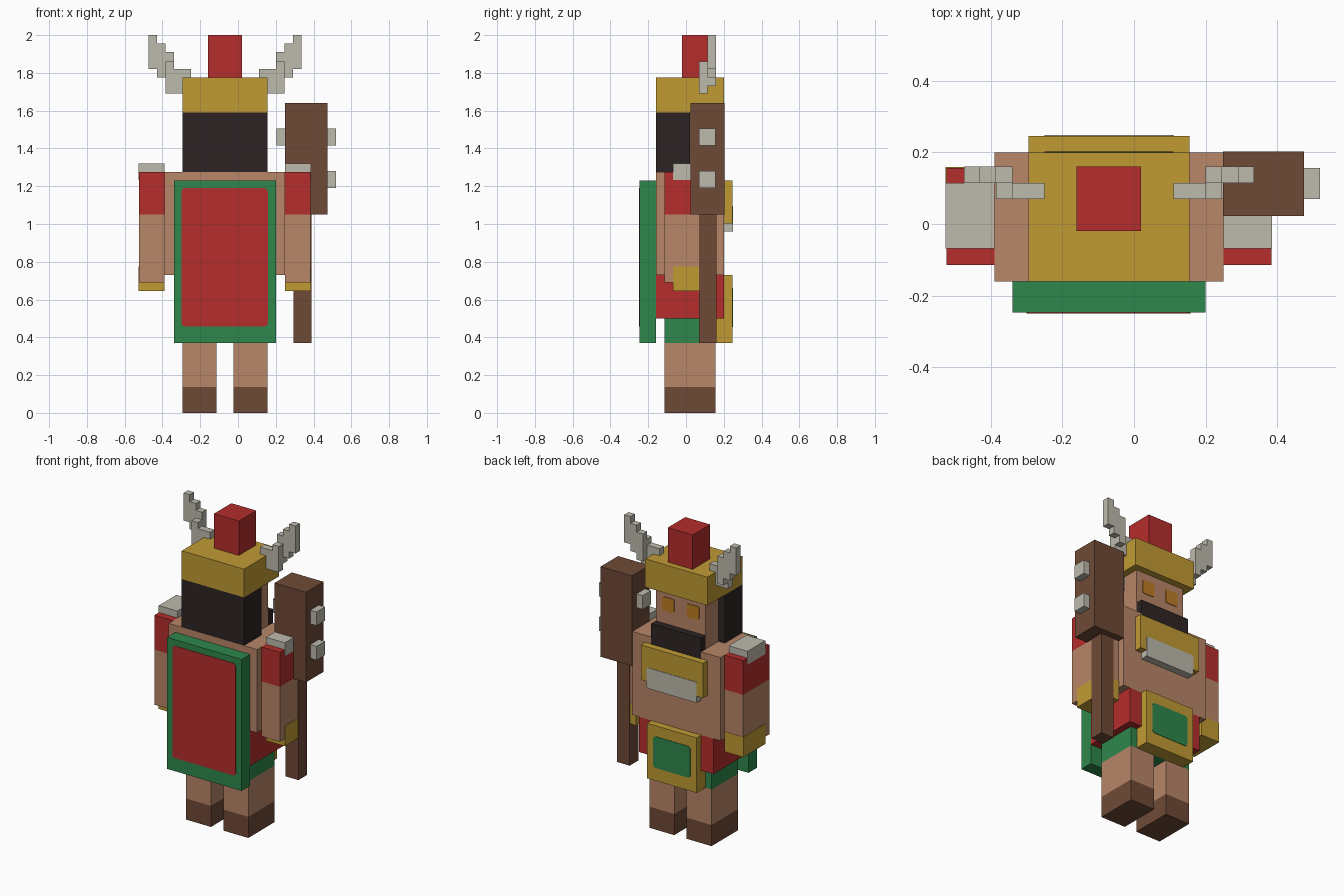
import bpy
import bmesh
from math import sin, cos, pi

cube = bpy.data.objects.get("Cube")
if cube:
    bpy.data.objects.remove(cube, do_unlink=True)

CX = -0.07    # mirror plane of the body
V = 0.045     # width of one block


def material(name, rgb):
    lin = [((c / 255 + 0.055) / 1.055) ** 2.4 for c in rgb] + [1]
    m = bpy.data.materials.new(name)
    m.use_nodes = True
    m.diffuse_color = lin
    m.node_tree.nodes["Principled BSDF"].inputs["Base Color"].default_value = lin
    return m


RED = material("red cloth", (181, 45, 45))
GREEN = material("green cloth", (46, 135, 75))
GOLD = material("gold", (192, 155, 52))
BONE = material("pale bone", (190, 186, 173))
SKIN = material("skin", (184, 134, 104))
WOOD = material("brown wood and leather", (110, 74, 54))
HAIR = material("dark hair", (45, 36, 36))
AMBER = material("amber eyes", (190, 125, 38))


def finish(name, bm, mat):
    bmesh.ops.recalc_face_normals(bm, faces=bm.faces)
    me = bpy.data.meshes.new(name)
    bm.to_mesh(me)
    bm.free()
    me.materials.append(mat)
    ob = bpy.data.objects.new(name, me)
    bpy.context.collection.objects.link(ob)


def box(name, mat, x, y, z):
    """Block between the given (low, high) ranges."""
    bm = bmesh.new()
    bmesh.ops.create_cube(bm, size=1)
    for v in bm.verts:
        v.co = [r[0] if c < 0 else r[1] for c, r in zip(v.co, (x, y, z))]
    finish(name, bm, mat)


def centred(name, mat, half, y, z):
    box(name, mat, (CX - half, CX + half), y, z)


def pair(name, mat, near, far, y, z):
    """Mirrored blocks, near and far measured from the body's centre."""
    box("left_" + name, mat, (CX + near, CX + far), y, z)
    box("right_" + name, mat, (CX - far, CX - near), y, z)


def plate(name, mat, x, y, z, radius=0.02):
    """Thin upright plate with rounded corners."""
    bm = bmesh.new()
    ring = []
    corners = [(x[1], z[1], -1, -1), (x[0], z[1], 1, -1),
               (x[0], z[0], 1, 1), (x[1], z[0], -1, 1)]
    for q, (px, pz, sx, sz) in enumerate(corners):
        for i in range(4):
            a = (q + i / 3) * pi / 2
            ring.append(bm.verts.new((px + sx * radius + radius * cos(a), y[0],
                                      pz + sz * radius + radius * sin(a))))
    face = bm.faces.new(ring)
    new = bmesh.ops.extrude_face_region(bm, geom=[face])["geom"]
    for v in new:
        if isinstance(v, bmesh.types.BMVert):
            v.co.y = y[1]
    finish(name, bm, mat)


# Legs and skirt
LIMB = (-0.115, 0.157)
BODY = (-0.16, 0.2)
pair("boot", WOOD, V, 5 * V, LIMB, (0, 0.138))
pair("leg", SKIN, V, 5 * V, LIMB, (0.138, 0.37))
centred("under_skirt", GREEN, 5 * V, LIMB, (0.37, 0.5))
centred("skirt", RED, 6 * V, BODY, (0.5, 0.73))
centred("loincloth", GOLD, 4 * V, (0.157, 0.246), (0.37, 0.73))
plate("loincloth_panel", GREEN, (-0.205, 0.065), (0.246, 0.249), (0.455, 0.66))

# Torso, chest plate and cape
centred("torso", SKIN, 0.32, BODY, (0.73, 1.275))
centred("chest_plate", GOLD, 5 * V, (0.2, 0.246), (1.002, 1.23))
centred("chest_lip", BONE, 4 * V, (0.2, 0.246), (0.96, 1.002))
plate("chest_inlay", BONE, (CX - 4 * V, CX + 4 * V), (0.246, 0.249), (0.96, 1.095), 0.012)
centred("cape", GREEN, 6 * V, (-0.247, -0.16), (0.37, 1.23))
plate("cape_panel", RED, (-0.3, 0.158), (-0.25, -0.247), (0.457, 1.19))

# Arms
pair("arm", SKIN, 0.32, 0.454, LIMB, (0.69, 1.05))
pair("sleeve", RED, 0.32, 0.454, LIMB, (1.05, 1.275))
pair("shoulder_guard", BONE, 0.32, 0.456, (-0.068, 0.115), (1.232, 1.32))
pair("bracer", GOLD, 0.319, 0.456, (-0.068, 0.159), (0.644, 0.775))

# Head
centred("face", SKIN, 4 * V, (0.02, 0.155), (1.275, 1.59))
centred("hair", HAIR, 5 * V, (-0.16, 0.02), (1.275, 1.59))
centred("beard", HAIR, 4 * V, (0.155, 0.202), (1.23, 1.365))
for side, sign in (("left", 1), ("right", -1)):
    x = sorted((CX + sign * V, CX + sign * 3 * V))
    plate(side + "_eye", AMBER, x, (0.155, 0.159), (1.45, 1.54), 0.012)

# Helmet, plume and stepped antlers
centred("helmet", GOLD, 5 * V, BODY, (1.59, 1.775))
centred("plume", RED, 2 * V, (-0.02, 0.16), (1.775, 2))
inner = [(4, 1.775, 1.82), (5, 1.69, 1.82), (6, 1.69, 1.86)]
outer = [(6, 1.73, 1.91), (7, 1.775, 1.955), (8, 1.82, 2)]
for part, y, steps in (("inner", (0.07, 0.115), inner), ("outer", (0.115, 0.16), outer)):
    for n, low, high in steps:
        pair(f"antler_{part}_{n}", BONE, n * V, (n + 1) * V, y, (low, high))

# Club
box("club_handle", WOOD, (0.295, 0.388), (0.07, 0.161), (0.37, 1.05))
box("club_head", WOOD, (0.248, 0.475), (0.023, 0.203), (1.05, 1.64))
for name, x, z in (("inner_spike", 0.203, 1.415),
                   ("upper_spike", 0.475, 1.415), ("lower_spike", 0.475, 1.19)):
    box("club_" + name, BONE, (x, x + V), (0.07, 0.157), (z, z + 2 * V))
